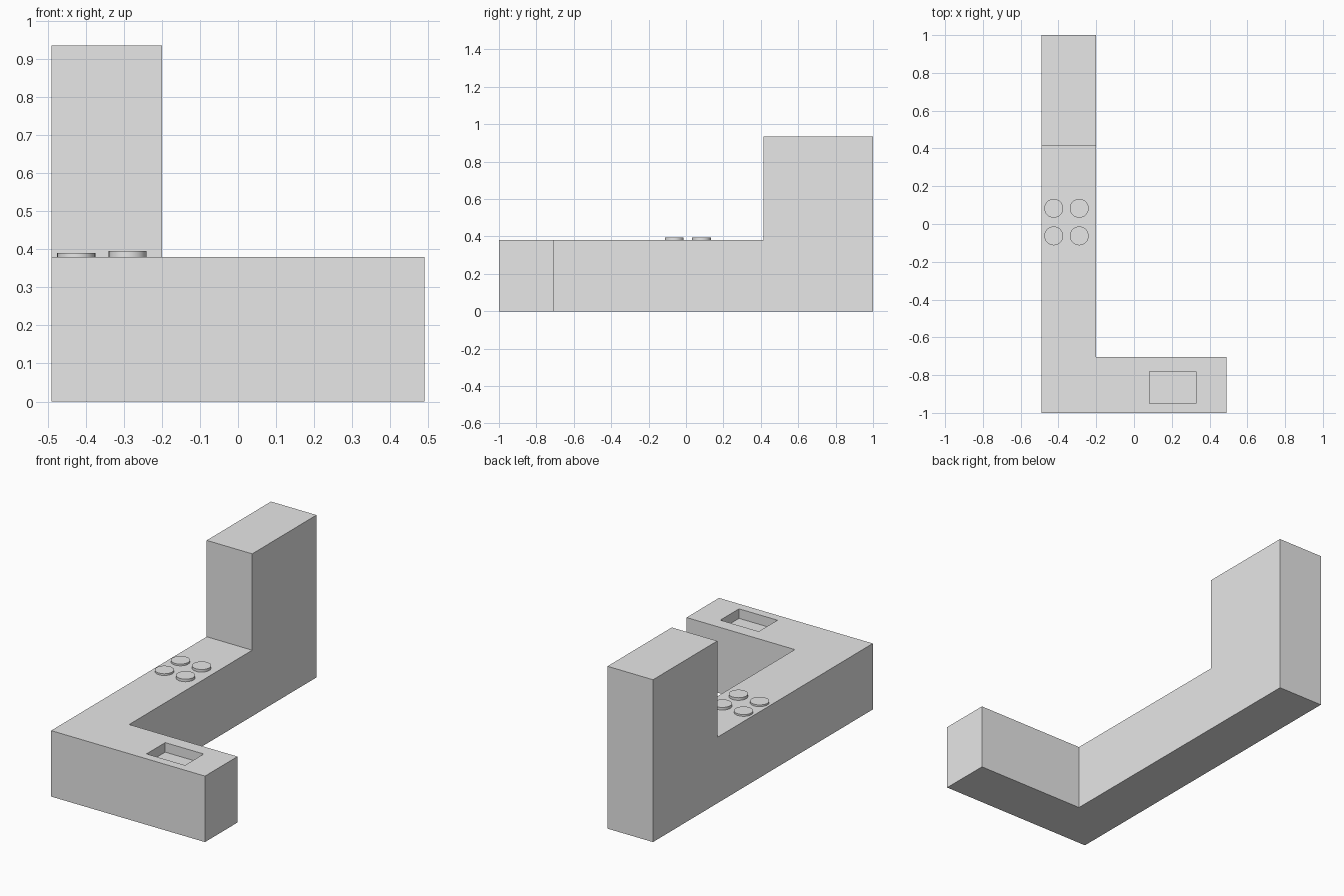
import bpy, bmesh
from mathutils import Vector

cube = bpy.data.objects.get("Cube")
if cube:
    bpy.data.objects.remove(cube, do_unlink=True)

GREY = (0.8, 0.8, 0.8, 1.0)
grey = bpy.data.materials.new("plain_grey")
grey.use_nodes = True
grey.diffuse_color = GREY
grey.node_tree.nodes["Principled BSDF"].inputs["Base Color"].default_value = GREY

COUNTER_TOP, TOWER_TOP = 0.38, 0.935
LEFT, INNER, RIGHT = -0.49, -0.2, 0.49
FRONT, RETURN_BACK, TOWER_FRONT, BACK = -1.0, -0.705, 0.415, 1.0


def finish(bm, name):
    """Turn a bmesh into a named grey object."""
    bmesh.ops.recalc_face_normals(bm, faces=bm.faces)
    mesh = bpy.data.meshes.new(name)
    bm.to_mesh(mesh)
    bm.free()
    mesh.materials.append(grey)
    obj = bpy.data.objects.new(name, mesh)
    bpy.context.collection.objects.link(obj)
    return obj


def raise_face(bm, face, height):
    """Extrude one face straight up."""
    out = bmesh.ops.extrude_face_region(bm, geom=[face])["geom"]
    verts = [g for g in out if isinstance(g, bmesh.types.BMVert)]
    bmesh.ops.translate(bm, verts=verts, vec=(0, 0, height))


# L-shaped counter with the tall cabinet raised from its back end
bm = bmesh.new()
outline = [(LEFT, FRONT), (RIGHT, FRONT), (RIGHT, RETURN_BACK),
           (INNER, RETURN_BACK), (INNER, BACK), (LEFT, BACK)]
base = bm.faces.new([bm.verts.new((x, y, 0)) for x, y in outline])
raise_face(bm, base, COUNTER_TOP)
if not any(f.calc_center_median().z < 0.01 for f in bm.faces):
    bm.faces.new([v for v in bm.verts if v.co.z < 0.01])
bmesh.ops.recalc_face_normals(bm, faces=bm.faces)
bmesh.ops.bisect_plane(bm, geom=bm.verts[:] + bm.edges[:] + bm.faces[:],
                       plane_co=(0, TOWER_FRONT, 0), plane_no=(0, 1, 0))
tower_base = max((f for f in bm.faces if f.normal.z > 0.9),
                 key=lambda f: f.calc_center_median().y)
out = bmesh.ops.extrude_discrete_faces(bm, faces=[tower_base])["faces"][0]
bmesh.ops.translate(bm, verts=out.verts, vec=(0, 0, TOWER_TOP - COUNTER_TOP))
bmesh.ops.recalc_face_normals(bm, faces=bm.faces)
bmesh.ops.dissolve_limit(bm, angle_limit=0.01, verts=bm.verts, edges=bm.edges)
counter = finish(bm, "counter_and_tall_cabinet")

# Sink basin cut into the short arm
bm = bmesh.new()
bmesh.ops.create_cube(bm, size=1)
bmesh.ops.scale(bm, vec=(0.245, 0.17, 0.11), verts=bm.verts)
bmesh.ops.translate(bm, vec=(0.205, -0.865, COUNTER_TOP), verts=bm.verts)
cutter = finish(bm, "sink_cutter")
cutter.hide_render = True
cutter.hide_set(True)
cutter.display_type = 'WIRE'
cut = counter.modifiers.new("sink", 'BOOLEAN')
cut.operation = 'DIFFERENCE'
cut.solver = 'EXACT'
cut.object = cutter

# Four hob rings; the outer pair sits slightly lower
for side, x, top in (("outer", -0.425, 0.39), ("inner", -0.29, 0.395)):
    for end, y in (("front", -0.063), ("back", 0.083)):
        bm = bmesh.new()
        bottom = COUNTER_TOP - 0.01
        bmesh.ops.create_cone(bm, cap_ends=True, segments=32, radius1=0.05,
                              radius2=0.05, depth=top - bottom)
        bmesh.ops.translate(bm, verts=bm.verts, vec=Vector((x, y, (top + bottom) / 2)))
        ring = finish(bm, f"hob_ring_{side}_{end}")
        bpy.ops.object.select_all(action='DESELECT')
        ring.select_set(True)
        bpy.context.view_layer.objects.active = ring
        bpy.ops.object.shade_smooth_by_angle()
